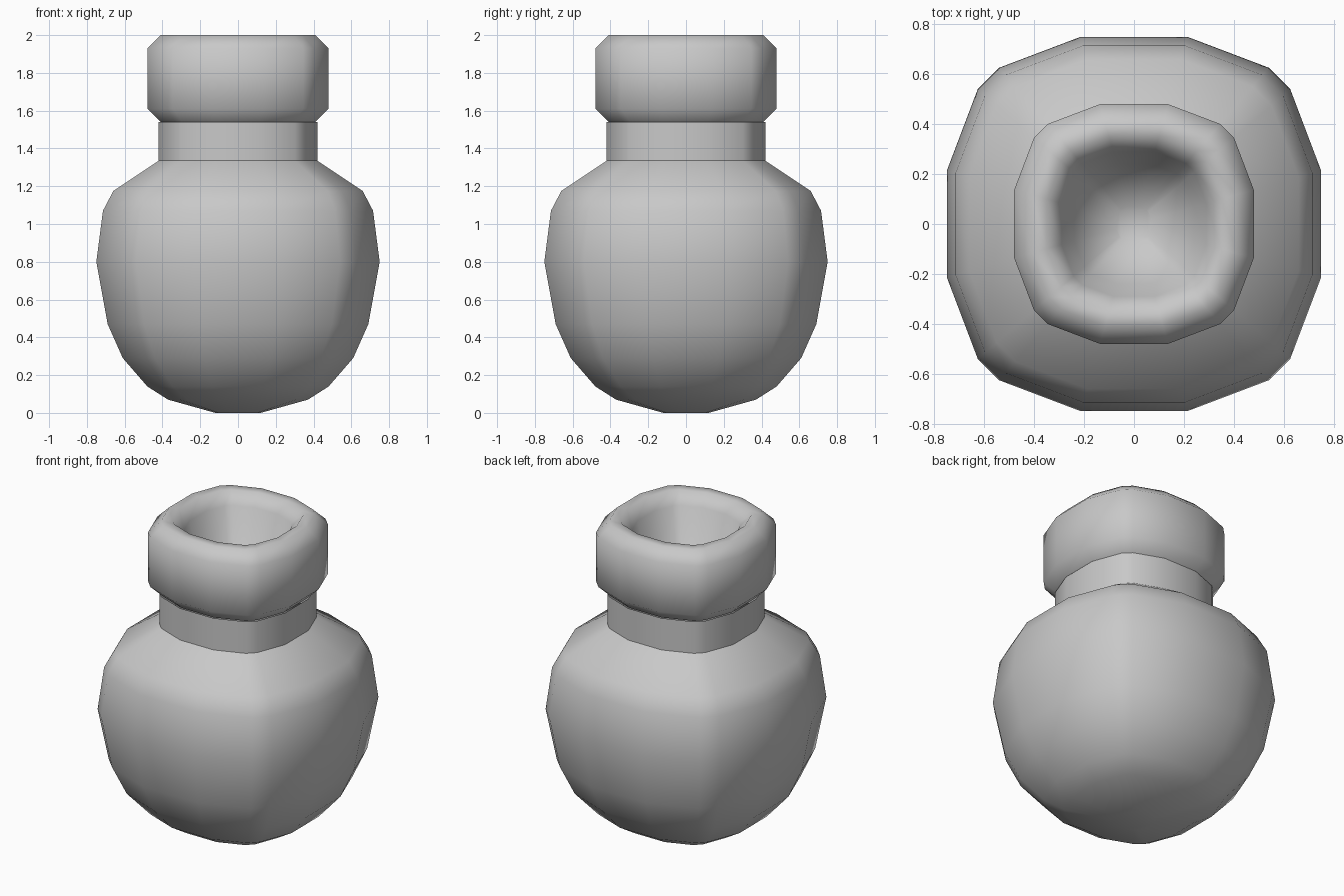
import bpy, bmesh, math

cube = bpy.data.objects.get("Cube")
if cube:
    bpy.data.objects.remove(cube, do_unlink=True)

grey = bpy.data.materials.new("plain_grey")
grey.use_nodes = True
GREY = (0.58, 0.58, 0.58, 1)
grey.diffuse_color = GREY
grey.node_tree.nodes["Principled BSDF"].inputs["Base Color"].default_value = GREY

# Rounded-square outline, one quarter turned four times
QUARTER = [(1, -0.285), (1, 0.285), (0.835, 0.72), (0.72, 0.835)]
OUTLINE = []
for turn in range(4):
    c, s = [(1, 0), (0, 1), (-1, 0), (0, -1)][turn]
    OUTLINE += [(x * c - y * s, x * s + y * c) for x, y in QUARTER]


def lofted(name, profile, cap_start=False, cap_end=False, angle=35):
    """Stack the outline along (radius, height) pairs, listed bottom to top."""
    bm = bmesh.new()
    rings = [[bm.verts.new((r * x, r * y, z)) for x, y in OUTLINE] for r, z in profile]
    n = len(OUTLINE)
    for low, high in zip(rings, rings[1:]):
        for i in range(n):
            j = (i + 1) % n
            bm.faces.new((low[i], low[j], high[j], high[i]))
    if cap_start:
        bm.faces.new(rings[0][::-1])
    if cap_end:
        bm.faces.new(rings[-1])
    mesh = bpy.data.meshes.new(name)
    bm.to_mesh(mesh)
    bm.free()
    mesh.materials.append(grey)
    obj = bpy.data.objects.new(name, mesh)
    bpy.context.collection.objects.link(obj)
    bpy.ops.object.select_all(action="DESELECT")
    obj.select_set(True)
    bpy.context.view_layer.objects.active = obj
    bpy.ops.object.shade_smooth_by_angle(angle=math.radians(angle))
    return obj


# Round flask body
lofted("body", [(0.12, 0), (0.37, 0.07), (0.48, 0.14), (0.61, 0.29), (0.69, 0.47),
                (0.75, 0.8), (0.715, 1.07), (0.66, 1.175), (0.42, 1.335)],
       cap_start=True, angle=50)

# Straight neck
lofted("neck", [(0.42, 1.335), (0.42, 1.54)])

# Thick lip that turns inward into a funnel-shaped mouth
lofted("lip_and_mouth", [(0.41, 1.54), (0.48, 1.61), (0.48, 1.93), (0.41, 2.0),
                         (0.35, 2.0), (0.29, 1.93), (0.24, 1.72), (0.07, 1.58)],
       cap_end=True, angle=80)
